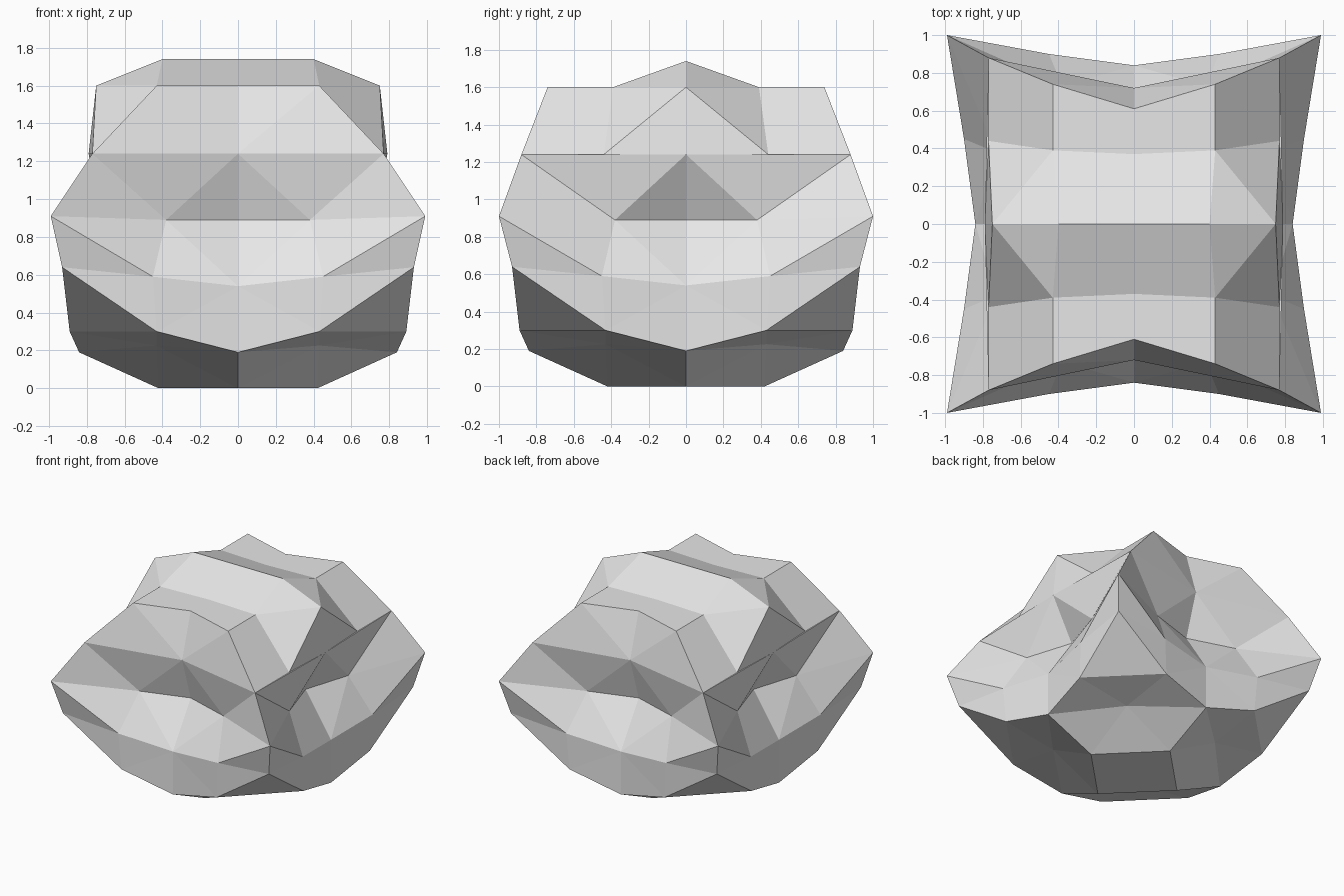
import bpy
import bmesh

cube = bpy.data.objects.get("Cube")
if cube:
    bpy.data.objects.remove(cube, do_unlink=True)

# One quarter of the rock: crown, corner spur and underside points
points = {
    "ridge_mid": (0, 0, 1.74), "ridge_end": (0.4, 0, 1.74), "shoulder": (0.75, 0, 1.6),
    "step_mid": (0, 0.37, 1.6), "step_end": (0.43, 0.39, 1.6), "slope": (0.77, 0.44, 1.24),
    "brow_mid": (0, 0.61, 1.6), "brow_end": (0.43, 0.74, 1.6), "crown": (0.77, 0.88, 1.24),
    "spur": (0.99, 1, 0.91), "spur_low": (0.93, 0.93, 0.64),
    "base": (0, 0, 0), "belly": (0.43, 0.43, 0.226),
}

# Points of one side wall; the other wall swaps x and y
wall_points = {
    "overhang": (0, 0.72, 1.24),
    "groove_mid": (0, 0.61, 0.89), "groove_end": (0.38, 0.73, 0.89),
    "ledge_mid": (0, 0.84, 0.54), "ledge_end": (0.45, 0.9, 0.59),
    "hem_mid": (0, 0.84, 0.19), "hem_end": (0.43, 0.89, 0.3),
    "foot": (0, 0.42, 0),
}
for name, (x, y, z) in wall_points.items():
    points["y_" + name] = (x, y, z)
    points["x_" + name] = (y, x, z)
points["x_overhang"] = (0.79, 0, 1.24)

# Crown and underside faces
faces = [
    "ridge_mid ridge_end step_end step_mid",
    "ridge_end shoulder step_end",
    "shoulder slope step_end",
    "step_mid step_end brow_end brow_mid",
    "step_end slope crown brow_end",
    "spur_low y_hem_end x_hem_end",
    "y_hem_end belly x_hem_end",
    "belly y_foot x_foot",
    "base x_foot y_foot",
]


def wall(side, top_mid, top_end):
    """Faces of half a side wall, from the crown down to the foot."""
    rows = [
        f"{top_mid} {top_end} @overhang", f"{top_end} crown @overhang",
        "@overhang crown @groove_end", "@overhang @groove_end @groove_mid",
        "crown spur @groove_end", "@groove_mid @groove_end @ledge_mid",
        "@groove_end @ledge_end @ledge_mid", "@groove_end spur @ledge_end",
        "@ledge_end spur spur_low", "@ledge_end spur_low @hem_end",
        "@ledge_mid @ledge_end @hem_end", "@ledge_mid @hem_end @hem_mid",
        "@hem_mid @hem_end belly", "@hem_mid belly @foot",
    ]
    return [row.replace("@", side + "_") for row in rows]


faces += wall("y", "brow_mid", "brow_end") + wall("x", "shoulder", "slope")

# Mirror the quarter into all four and weld the seams
bm = bmesh.new()
for sx in (1, -1):
    for sy in (1, -1):
        verts = {n: bm.verts.new((sx * x, sy * y, z)) for n, (x, y, z) in points.items()}
        for face in faces:
            bm.faces.new([verts[n] for n in face.split()])
bmesh.ops.remove_doubles(bm, verts=bm.verts[:], dist=0.001)
bmesh.ops.recalc_face_normals(bm, faces=bm.faces[:])

mesh = bpy.data.meshes.new("rock")
bm.to_mesh(mesh)
bm.free()
rock = bpy.data.objects.new("rock", mesh)
bpy.context.scene.collection.objects.link(rock)

# Plain grey stone
stone = bpy.data.materials.new("stone_grey")
stone.use_nodes = True
grey = (0.8, 0.8, 0.8, 1)
stone.diffuse_color = grey
stone.node_tree.nodes["Principled BSDF"].inputs["Base Color"].default_value = grey
mesh.materials.append(stone)
